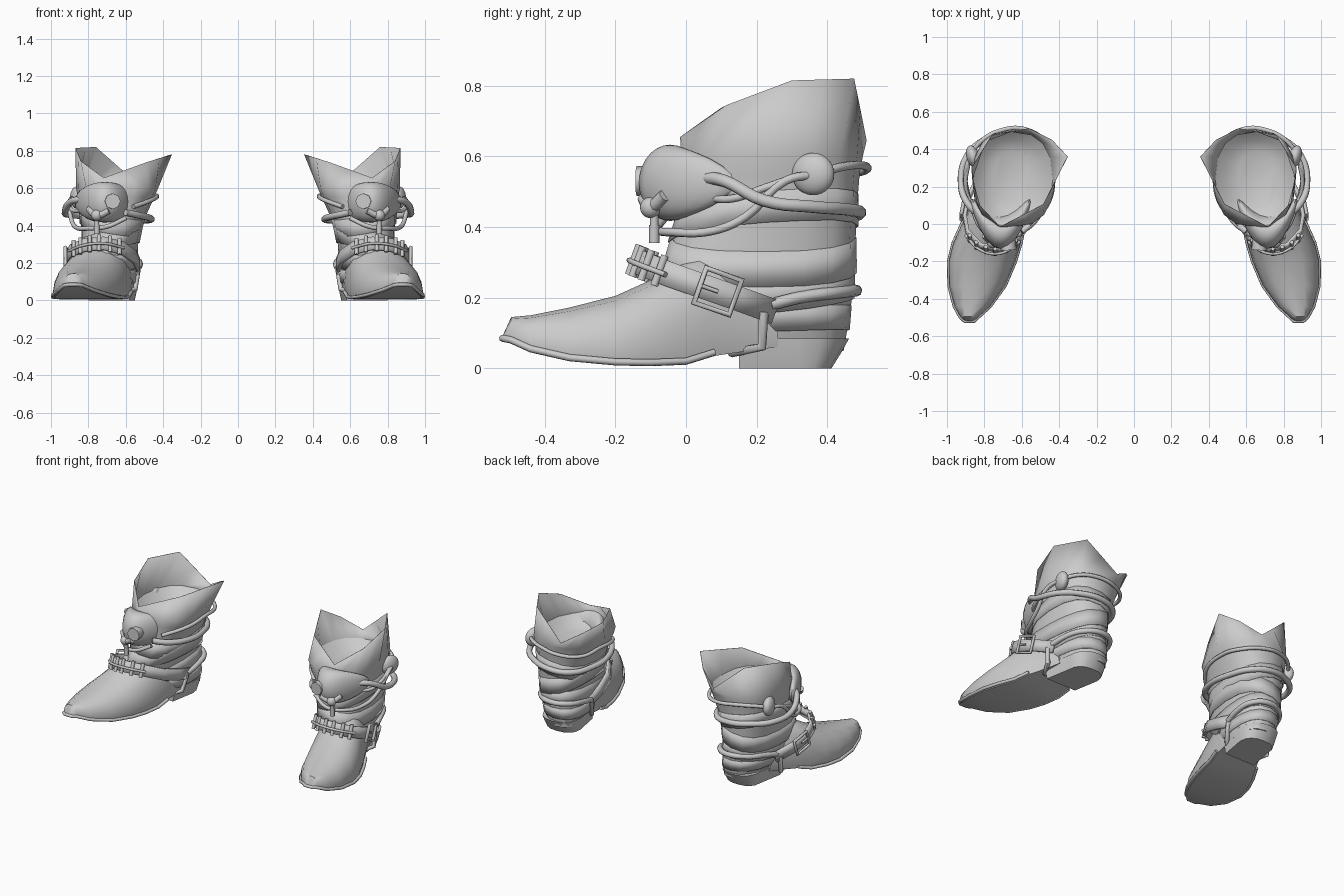
import bpy, bmesh, math
from mathutils import Vector

cube = bpy.data.objects.get("Cube")
if cube:
    bpy.data.objects.remove(cube)

grey = bpy.data.materials.new("plain_grey")
grey.use_nodes = True
grey.diffuse_color = (0.6, 0.6, 0.6, 1)
grey.node_tree.nodes["Principled BSDF"].inputs["Base Color"].default_value = (0.6, 0.6, 0.6, 1)


def add_part(name, mesh, thick=0, angle=40):
    """Link a part of the left boot and mirror it to the right boot."""
    mesh.shade_smooth()
    mesh.set_sharp_from_angle(angle=math.radians(angle))
    mesh.materials.clear()
    mesh.materials.append(grey)
    obj = bpy.data.objects.new(name, mesh)
    bpy.context.collection.objects.link(obj)
    if thick:
        solid = obj.modifiers.new("thickness", 'SOLIDIFY')
        solid.thickness, solid.offset = thick, 0
    mirror = obj.modifiers.new("pair", 'MIRROR')
    mirror.use_mirror_merge = False


def loft(name, rings, closed=True, caps=(True, True), thick=0, angle=40):
    bm = bmesh.new()
    rows = [[bm.verts.new(p) for p in ring] for ring in rings]
    n = len(rows[0])
    for a, b in zip(rows, rows[1:]):
        for i in range(n if closed else n - 1):
            j = (i + 1) % n
            bm.faces.new((a[i], a[j], b[j], b[i]))
    for row, cap in zip((rows[0], rows[-1]), caps):
        if cap:
            bm.faces.new(row)
    bmesh.ops.recalc_face_normals(bm, faces=bm.faces)
    mesh = bpy.data.meshes.new(name)
    bm.to_mesh(mesh)
    bm.free()
    add_part(name, mesh, thick, angle)


def tube(name, points, radius, cyclic=False, smooth=True):
    curve = bpy.data.curves.new(name, 'CURVE')
    curve.dimensions = '3D'
    curve.bevel_depth, curve.bevel_resolution = radius, 2
    curve.resolution_u, curve.use_fill_caps = 5, True
    spline = curve.splines.new('BEZIER')
    spline.bezier_points.add(len(points) - 1)
    spline.use_cyclic_u = cyclic
    for bp, p in zip(spline.bezier_points, points):
        bp.co = p
        bp.handle_left_type = bp.handle_right_type = 'AUTO' if smooth else 'VECTOR'
    temp = bpy.data.objects.new(name, curve)
    mesh = bpy.data.meshes.new_from_object(temp)
    bpy.data.objects.remove(temp)
    add_part(name, mesh, angle=60)


def ball(name, center, size, turn=0, bend=0):
    """Stretched ball, turned about z and bent back round the shaft."""
    bm = bmesh.new()
    bmesh.ops.create_uvsphere(bm, u_segments=24, v_segments=14, radius=1)
    c, s = math.cos(turn), math.sin(turn)
    for v in bm.verts:
        x, y, z = (a * b for a, b in zip(v.co, size))
        y += bend * x * x
        v.co = Vector(center) + Vector((x * c - y * s, x * s + y * c, z))
    mesh = bpy.data.meshes.new(name)
    bm.to_mesh(mesh)
    bm.free()
    add_part(name, mesh, angle=60)


# Foot: sections along y as (y, inner x, outer x, bottom z, top z)
foot = [(-.52, .855, .905, .075, .09), (-.495, .83, .93, .07, .145), (-.44, .77, .96, .045, .15),
        (-.33, .69, .988, .02, .172), (-.2, .635, .99, .008, .205),
        (-.1, .605, .965, .006, .25), (0, .585, .92, .01, .31),
        (.08, .57, .88, .035, .34), (.18, .56, .83, .05, .3), (.26, .56, .8, .06, .25)]
half = [(.94, 0), (1, .18), (.95, .45), (.82, .72), (.5, .93)]
profile = half + [(0, 1)] + [(-u, w) for u, w in reversed(half)]
loft("foot", [[((a + b) / 2 + u * (b - a) / 2, y, lo + w * (hi - lo)) for u, w in profile]
              for y, a, b, lo, hi in foot], angle=50)

# Welt running round the edge of the sole
side = foot[:8]
welt = [(a, y, lo + .01) for y, a, b, lo, hi in reversed(side)]
welt += [(b, y, lo + .01) for y, a, b, lo, hi in side]
tube("sole_welt", welt, .01, smooth=False)

# Shaft: levels as (z, inner x, outer x, front y, back y)
levels = [(.05, .55, .77, .1, .445), (.15, .54, .81, .03, .462), (.25, .54, .83, -.07, .475),
          (.35, .53, .835, -.045, .478), (.45, .495, .84, -.02, .482),
          (.55, .45, .855, -.01, .49), (.65, .415, .865, -.01, .5)]
SIDES = 16


def soft(v):
    """Fullness of the oval, between a circle and a box."""
    return math.copysign(abs(v) ** .82, v)


def shaft_ring(z, grow=0, tilt=0, turn=0):
    """Oval round the shaft at a height, slanted near the heel."""
    ring = []
    for i in range(SIDES):
        t = 2 * math.pi * i / SIDES - math.pi / 2
        h = min(max(z + tilt * math.cos(t - turn), .05), .65)
        k = min(int((h - .05) / .1), 5)
        f = (h - levels[k][0]) / .1
        _, x0, x1, y0, y1 = [p + (q - p) * f for p, q in zip(levels[k], levels[k + 1])]
        dy = ((y1 - y0) / 2 + grow) * soft(math.sin(t))
        x = (x0 + x1) / 2 + ((x1 - x0) / 2 + grow) * soft(math.cos(t))
        x -= max(0, .14 * (1 - h / .5)) * dy
        ring.append((x, (y0 + y1) / 2 + dy, h))
    return ring


# Rim: low at front and back, high on both sides
corners = [(.717, -.015, .655), (.84, .115, .745), (.868, .3, .815), (.76, .475, .82),
           (.56, .51, .645), (.44, .45, .72), (.355, .36, .78), (.485, .105, .74)]
rim = []
for p, q in zip(corners, corners[1:] + corners[:1]):
    rim += [p, tuple((Vector(p) + Vector(q)) / 2)]
loft("shaft", [shaft_ring(l[0]) for l in levels[:6]] + [shaft_ring(.6, .004), rim],
     caps=(True, False), thick=.003)

# Padded bowl closing the inside of the shaft
loft("shaft_lining", [shaft_ring(.6, -.002), shaft_ring(.56, -.04), shaft_ring(.53, -.1)],
     caps=(False, True), angle=70)

# Overlapping leather wraps
for z0, z1, tilt, turn in ((.38, .47, .04, .6), (.27, .37, -.04, 0), (.17, .26, .03, 2), (.1, .17, .01, 1)):
    loft("leather_wrap", [shaft_ring(z0, .007, tilt, turn), shaft_ring(z1, .002, tilt, turn)],
         caps=(False, False), thick=.003)

# Heel block, flat at the front and tapering downward
heel = []
for z, back, w in ((0, .412, .108), (.045, .44, .118), (.085, .462, .123)):
    ring = [(.69 - w, .15), (.69 + w, .15)]
    for i in range(9):
        t = math.pi * i / 8
        ring.append((.66 + w * soft(math.cos(t)), .32 + (back - .32) * soft(math.sin(t))))
    heel.append([(x, y, z) for x, y in ring])
loft("heel", heel)

# Rounded canister wrapping the instep, with its nozzle
ball("canister", (.712, -.045, .525), (.162, .088, .108), bend=6.5)
tube("canister_nozzle", [(.675, -.08, .53), (.67, -.14, .53)], .042, smooth=False)
ball("valve_body", (.755, -.1, .455), (.03, .03, .03))
tube("valve_elbow", [(.69, -.12, .48), (.755, -.1, .455), (.8, -.06, .49)], .018)
tube("valve_stem", [(.755, -.09, .45), (.755, -.09, .385)], .012, smooth=False)
tube("valve_tip", [(.755, -.09, .405), (.755, -.09, .355)], .015, smooth=False)

# Hoses wound round the shaft
tube("thick_hose", [(.83, .05, .54), (.89, .11, .53), (.925, .22, .475), (.895, .36, .457),
                    (.8, .45, .45), (.66, .493, .44), (.54, .445, .43), (.475, .3, .43),
                    (.47, .15, .44), (.53, .02, .455), (.6, -.04, .47)], .018)
tube("thin_hose", [(.6, -.05, .44), (.7, -.08, .395), (.8, -.04, .385), (.865, .08, .39),
                   (.89, .17, .43), (.9, .28, .53), (.87, .37, .55), (.82, .44, .57),
                   (.72, .498, .575), (.58, .506, .56), (.47, .43, .55), (.435, .28, .56),
                   (.455, .12, .54), (.56, .0, .5)], .012)
tube("short_hose", [(.82, .05, .485), (.88, .13, .48), (.9, .22, .51), (.885, .32, .545)], .011)
ball("hose_joint", (.86, .36, .55), (.035, .062, .06), -.3)

# Ankle strap, leaning back as it runs down to the heel
lean = Vector((0, .34, .94))
strap = [Vector(p) for p in ((.54, .25, .165), (.535, .14, .195), (.555, .02, .235),
         (.62, -.08, .28), (.72, -.14, .305), (.82, -.12, .295), (.89, -.045, .265),
         (.905, .04, .235), (.885, .14, .2), (.83, .25, .16))]
loft("ankle_strap", [[p - lean * .035, p + lean * .035] for p in strap],
     closed=False, caps=(False, False), thick=.02)

# Metal keepers looped over the front of the strap
for p, q in zip(strap[3:6], strap[4:7]):
    for f in (.2, .7):
        c = p.lerp(q, f)
        out = (q - p).normalized().cross(lean).normalized() * .012
        tube("strap_keeper", [c + out + lean * s for s in (-.045, .045)], .011, smooth=False)
tube("keeper_bar", [p + (p - Vector((.75, .1, p.z))).normalized() * .018 for p in strap[3:7]], .008)

# Buckle on the outer side
a, b = strap[7] + Vector((.018, 0, 0)), strap[8] + Vector((.018, 0, 0))
tube("buckle_frame", [a - lean * .052, a + lean * .052, b + lean * .052, b - lean * .052],
     .01, cyclic=True, smooth=False)
tube("buckle_pin", [a, a.lerp(b, .5)], .006, smooth=False)

# Heel hose and strap passing under the arch
tube("heel_hose", [(.835, .24, .18), (.815, .32, .2), (.76, .43, .215), (.64, .482, .22),
                   (.55, .43, .215), (.525, .32, .195), (.535, .23, .17)], .017)
tube("arch_strap", [(.85, .22, .16), (.845, .215, .06), (.8, .13, .045), (.61, .13, .045),
                    (.55, .2, .06), (.535, .23, .16)], .014, smooth=False)
